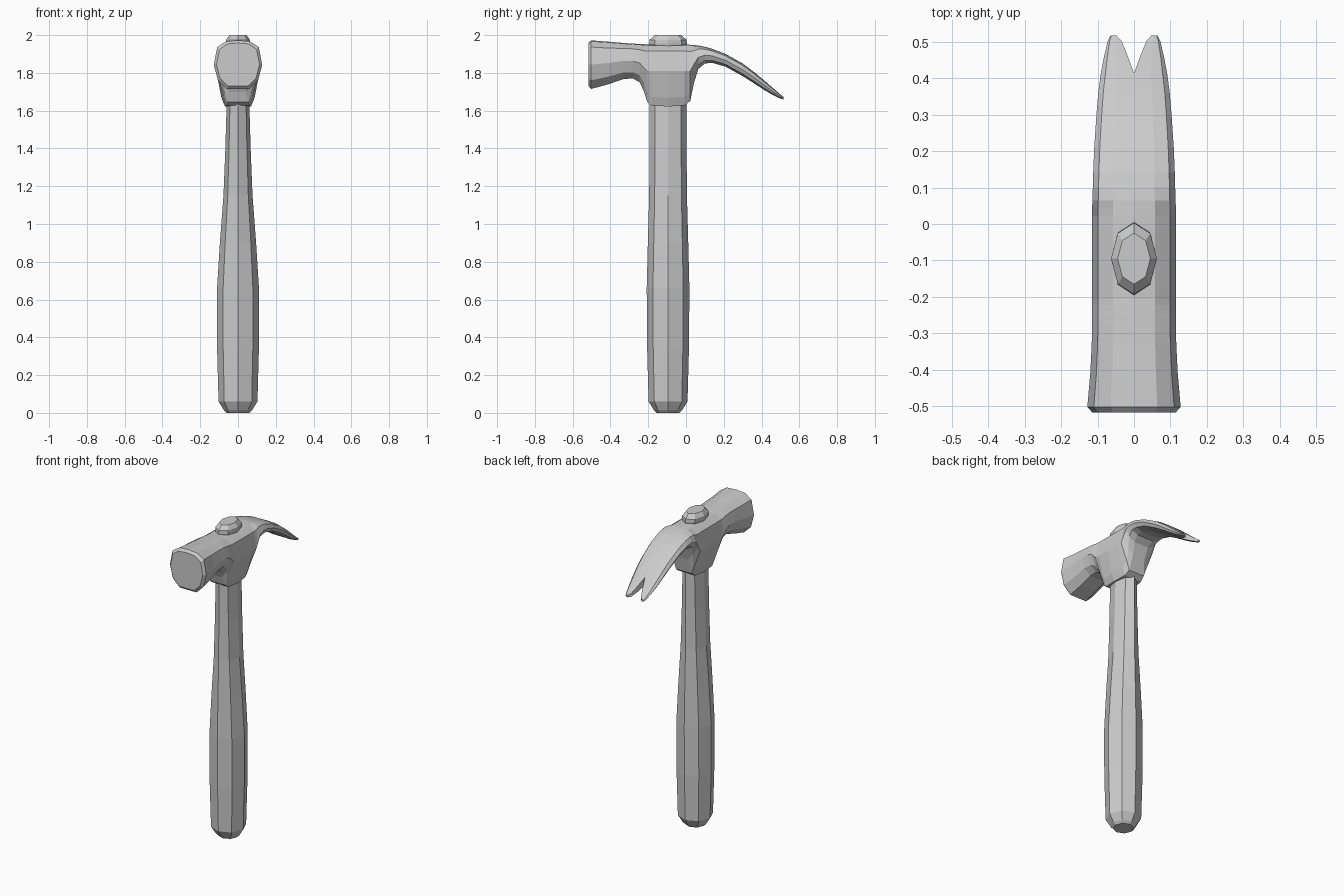
import bpy, bmesh, math

CY = -0.095  # handle axis in y


def finish(bm, name):
    bmesh.ops.recalc_face_normals(bm, faces=bm.faces)
    me = bpy.data.meshes.new(name)
    bm.to_mesh(me)
    bm.free()
    ob = bpy.data.objects.new(name, me)
    bpy.context.collection.objects.link(ob)
    return ob


def octagon_loft(name, rings):
    """Stack of elliptical octagons: (z, half width x, half width y)."""
    bm = bmesh.new()
    loops = []
    for z, rx, ry in rings:
        loops.append([bm.verts.new((rx * math.cos(i * math.pi / 4),
                                    CY + ry * math.sin(i * math.pi / 4), z))
                      for i in range(8)])
    for a, b in zip(loops, loops[1:]):
        for i in range(8):
            j = (i + 1) % 8
            bm.faces.new((a[i], a[j], b[j], b[i]))
    bm.faces.new(loops[0][::-1])
    bm.faces.new(loops[-1])
    return finish(bm, name)


# Wooden handle, bellied grip
octagon_loft("handle", [
    (0.0, 0.06, 0.06), (0.015, 0.075, 0.075), (0.06, 0.103, 0.103),
    (0.35, 0.111, 0.111), (0.66, 0.111, 0.113), (0.9, 0.096, 0.107),
    (1.15, 0.077, 0.1), (1.4, 0.067, 0.098), (1.64, 0.06, 0.098)])

# Handle end poking through the head
octagon_loft("handle_top", [
    (1.9, 0.05, 0.09), (1.955, 0.063, 0.1), (1.975, 0.063, 0.098), (2.0, 0.045, 0.07)])

# Head stations: y, top z, bottom z, half width, lower half width, notch half width
stations = [
    (-0.517, 1.958, 1.73, 0.114, 0.095, 0),
    (-0.502, 1.972, 1.715, 0.128, 0.107, 0),
    (-0.41, 1.965, 1.74, 0.12, 0.1, 0),
    (-0.33, 1.958, 1.768, 0.116, 0.096, 0),
    (-0.28, 1.955, 1.77, 0.115, 0.094, 0),
    (-0.245, 1.953, 1.75, 0.115, 0.088, 0),
    (-0.222, 1.952, 1.70, 0.115, 0.076, 0),
    (-0.205, 1.951, 1.645, 0.115, 0.07, 0),
    (-0.18, 1.951, 1.627, 0.115, 0.077, 0),
    (-0.095, 1.95, 1.622, 0.115, 0.088, 0),
    (-0.01, 1.95, 1.627, 0.115, 0.077, 0),
    (0.022, 1.949, 1.65, 0.115, 0.07, 0),
    (0.042, 1.947, 1.745, 0.115, 0.078, 0),
    (0.065, 1.945, 1.82, 0.114, 0.09, 0),
    (0.10, 1.938, 1.85, 0.113, 0.1, 0),
    (0.14, 1.927, 1.853, 0.112, 0.1, 0),
    (0.21, 1.9, 1.833, 0.109, 0.098, 0),
    (0.30, 1.85, 1.783, 0.103, 0.093, 0),
    (0.36, 1.805, 1.745, 0.098, 0.088, 0),
    (0.413, 1.761, 1.71, 0.091, 0.082, 0),
    (0.46, 1.72, 1.683, 0.082, 0.074, 0.017),
    (0.502, 1.684, 1.663, 0.072, 0.066, 0.034),
    (0.517, 1.674, 1.66, 0.064, 0.062, 0.048)]

# Half of the head, mirrored across x
bm = bmesh.new()
rows = []
for y, zt, zb, w, lw, xin in stations:
    d = zt - zb
    pts = [(xin, zt), (xin + 0.5 * (w - xin), zt - 0.02 * d),
           (xin + 0.86 * (w - xin), zt - min(0.15 * d, 0.035)),
           (w, zt - min(0.5 * d, 0.14)),
           (lw, zb + min(0.18 * d, 0.046)),
           (xin + (0.78 if d > 0.27 else 0.55) * (lw - xin), zb), (xin, zb)]
    rows.append([bm.verts.new((x, y, z)) for x, z in pts])
for k, (a, b) in enumerate(zip(rows, rows[1:])):
    for i in range(6):
        bm.faces.new((a[i], a[i + 1], b[i + 1], b[i]))
    if stations[k + 1][5] > 0:  # inner wall of the claw notch
        bm.faces.new((a[6], a[0], b[0], b[6]))
bm.faces.new(rows[0])
bm.faces.new(rows[-1][::-1])
head = finish(bm, "hammer_head")
mod = head.modifiers.new("mirror", 'MIRROR')
mod.use_axis = (True, False, False)
mod.merge_threshold = 0.0005
